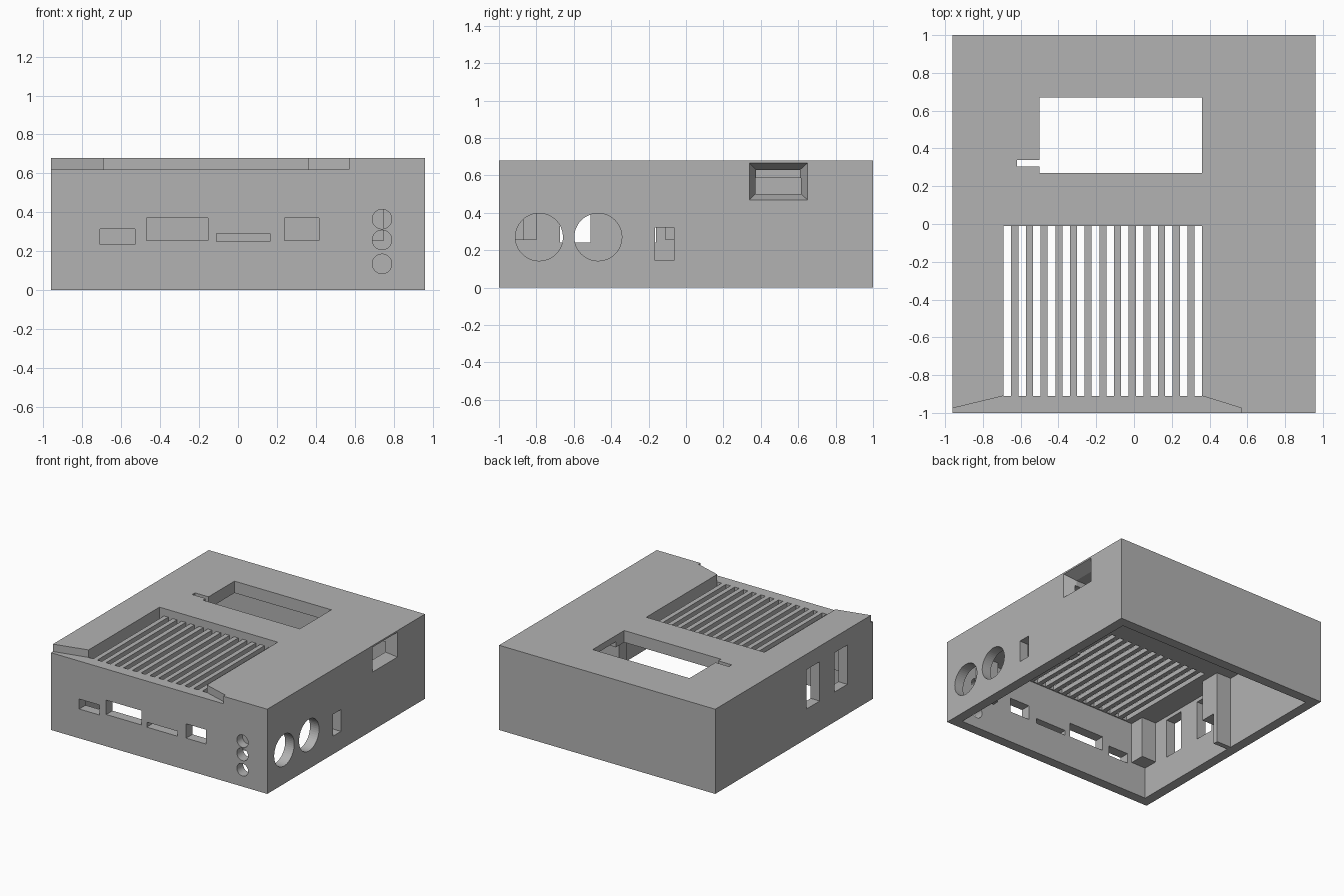
import bpy, bmesh, math
from mathutils import Matrix, Vector

if "Cube" in bpy.data.objects:
    bpy.data.objects.remove(bpy.data.objects["Cube"])

GREY = (0.45, 0.45, 0.45, 1)
grey = bpy.data.materials.new("plain_grey")
grey.use_nodes = True
grey.diffuse_color = GREY
grey.node_tree.nodes["Principled BSDF"].inputs["Base Color"].default_value = GREY


def add(name, bm):
    bmesh.ops.recalc_face_normals(bm, faces=bm.faces)
    mesh = bpy.data.meshes.new(name)
    bm.to_mesh(mesh)
    bm.free()
    mesh.materials.append(grey)
    ob = bpy.data.objects.new(name, mesh)
    bpy.context.scene.collection.objects.link(ob)
    return ob


def box(name, x, y, z):
    bm = bmesh.new()
    bmesh.ops.create_cube(bm, size=1)
    for v in bm.verts:
        v.co = Vector([r[0] if c < 0 else r[1] for c, r in zip(v.co, (x, y, z))])
    return add(name, bm)


def rod(name, centre, radius, length, axis):
    bm = bmesh.new()
    turn = Matrix.Rotation(math.pi / 2, 4, 'Y' if axis == 'X' else 'X')
    bmesh.ops.create_cone(bm, cap_ends=True, segments=48, radius1=radius, radius2=radius,
                          depth=length, matrix=Matrix.Translation(centre) @ turn)
    return add(name, bm)


def prism(name, outline, z0, z1):
    bm = bmesh.new()
    face = bm.faces.new([bm.verts.new((x, y, z0)) for x, y in outline])
    ext = bmesh.ops.extrude_face_region(bm, geom=[face])["geom"]
    for v in ext:
        if isinstance(v, bmesh.types.BMVert):
            v.co.z = z1
    return add(name, bm)


def combine(target, tool, operation='DIFFERENCE'):
    mod = target.modifiers.new("bool", 'BOOLEAN')
    mod.operation, mod.solver, mod.object = operation, 'EXACT', tool
    dg = bpy.context.evaluated_depsgraph_get()
    dg.update()
    mesh = bpy.data.meshes.new_from_object(target.evaluated_get(dg))
    target.modifiers.clear()
    target.data = mesh
    bpy.data.objects.remove(tool)


W, D, H, T, ROOF = 0.96, 1.0, 0.68, 0.08, 0.585

# open-bottomed shell
case = box("case_shell", (-W, W), (-D, D), (0, H))
combine(case, box("cavity", (T - W, W - T), (T - D, D - T), (-0.2, ROOF)))

# flared vent recess in the roof, open to the front
combine(case, prism("recess", [(-0.69, -0.01), (-0.69, -0.91), (-1.0, -0.985), (-1.0, -1.1),
                               (0.57, -1.1), (0.57, -0.975), (0.36, -0.91), (0.36, -0.01)],
                    0.62, 0.8))

# vent slots
for i in range(14):
    x = -0.69 + i * 0.0777
    combine(case, box("slot", (x, x + 0.04), (-0.91, -0.01), (0.5, 0.65)))

# roof window with its side notch
combine(case, box("window", (-0.5, 0.36), (0.27, 0.67), (0.5, 0.8)))
combine(case, box("notch", (-0.62, -0.45), (0.305, 0.34), (0.5, 0.8)))

# front ports
for x, z in (((-0.71, -0.53), (0.235, 0.315)), ((-0.47, -0.155), (0.255, 0.37)),
             ((-0.11, 0.165), (0.25, 0.29)), ((0.24, 0.415), (0.255, 0.37))):
    combine(case, box("port", x, (-1.1, -0.85), z))
for z in (0.365, 0.258, 0.135):
    combine(case, rod("jack", (0.74, -0.97, z), 0.05, 0.3, 'Y'))

# round and square openings on the +x wall
for y in (-0.785, -0.47):
    combine(case, rod("round_port", (0.93, y, 0.27), 0.127, 0.3, 'X'))
combine(case, box("switch_port", (0.8, 1.1), (-0.165, -0.065), (0.145, 0.32)))

# tapered socket opening on the +x wall
socket = box("socket", (0.7, W + 0.02), (0.33, 0.66), (0.46, 0.675))
for v in socket.data.vertices:
    if v.co.x < 0.8:
        v.co = (W - T - 0.01, 0.375 if v.co.y < 0.5 else 0.61, 0.505 if v.co.z < 0.55 else 0.63)
combine(case, socket)
combine(case, box("socket_throat", (0.3, W - T), (0.375, 0.61), (0.505, 0.63)))

# tall slots on the -x wall
for y in ((-0.325, -0.16), (-0.675, -0.51)):
    combine(case, box("tall_slot", (-1.1, -0.85), y, (0.24, 0.555)))

# inner mounting posts hanging from the roof
box("left_corner_post", (-0.89, -0.75), (-0.93, -0.8), (0.255, 0.6))
box("left_middle_post", (-0.89, -0.75), (-0.11, 0.05), (0.255, 0.6))
box("left_rib", (-0.89, -0.75), (0.02, 0.06), (0, 0.6))
box("right_corner_post", (0.58, 0.75), (-0.93, -0.87), (0.255, 0.6))
box("right_middle_post", (0.56, 0.74), (-0.05, 0.05), (0.255, 0.6))
